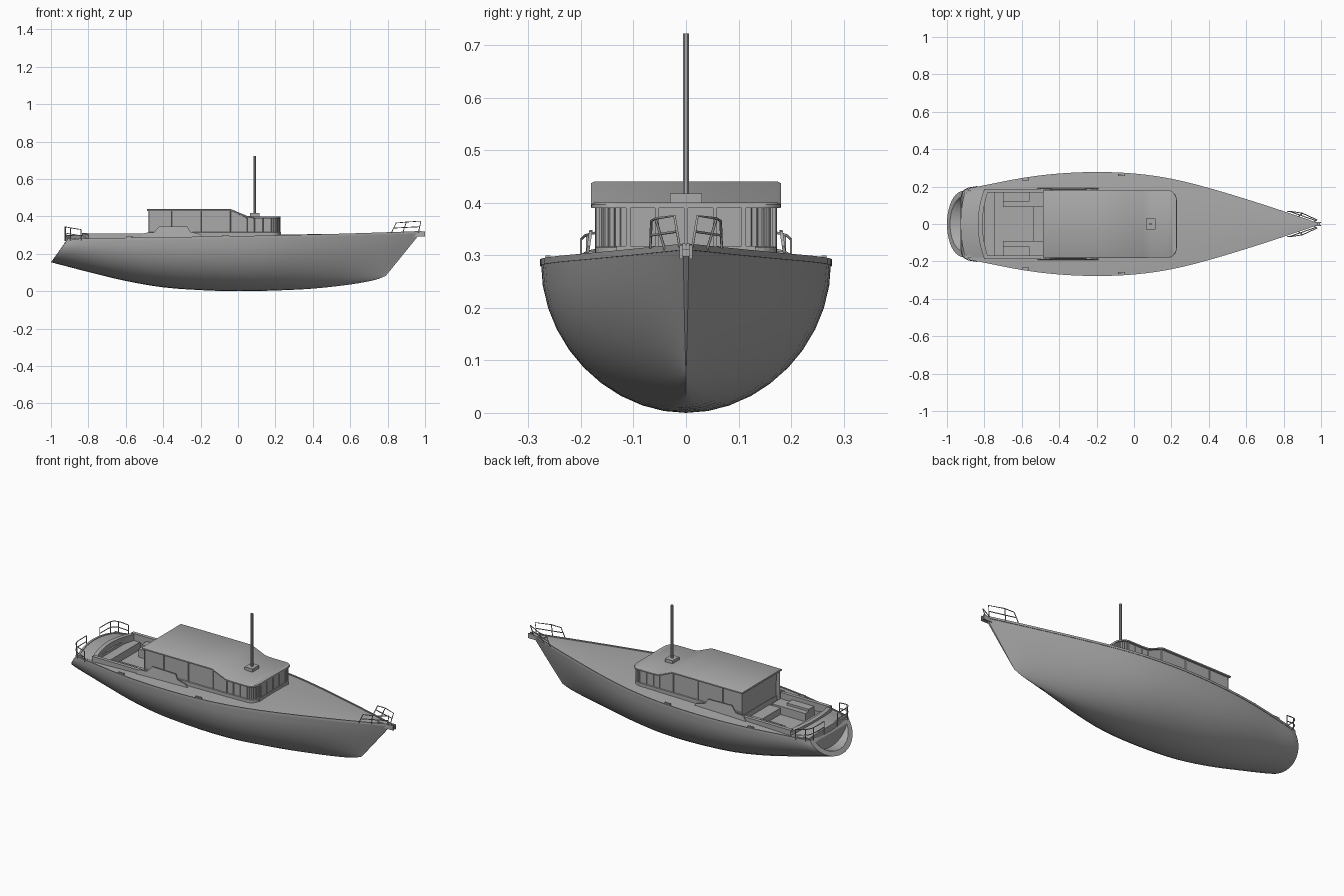
import bpy, bmesh, math
from mathutils import Vector

if "Cube" in bpy.data.objects:
    bpy.data.objects.remove(bpy.data.objects["Cube"], do_unlink=True)

grey = bpy.data.materials.new("plain grey")
grey.use_nodes = True
grey.diffuse_color = (0.4, 0.4, 0.4, 1)
grey.node_tree.nodes["Principled BSDF"].inputs["Base Color"].default_value = (0.4, 0.4, 0.4, 1)


def finish(name, bm, smooth=True):
    bmesh.ops.recalc_face_normals(bm, faces=bm.faces[:])
    me = bpy.data.meshes.new(name)
    bm.to_mesh(me)
    bm.free()
    me.materials.append(grey)
    ob = bpy.data.objects.new(name, me)
    bpy.context.collection.objects.link(ob)
    if smooth:
        round_off(ob)
    return ob


def activate(ob):
    bpy.ops.object.select_all(action='DESELECT')
    ob.select_set(True)
    bpy.context.view_layer.objects.active = ob


def round_off(ob):
    activate(ob)
    bpy.ops.object.shade_smooth_by_angle(angle=math.radians(30))


def loft(bm, rings):
    """Skin closed rings of points and cap both ends."""
    vs = [[bm.verts.new(p) for p in r] for r in rings]
    n = len(vs[0])
    for a, b in zip(vs, vs[1:]):
        for i in range(n):
            j = (i + 1) % n
            bm.faces.new((a[i], a[j], b[j], b[i]))
    return bm.faces.new(vs[0]), bm.faces.new(vs[-1])


def box(name, x, y, z):
    bm = bmesh.new()
    loft(bm, [[(x[0], y[0], h), (x[1], y[0], h), (x[1], y[1], h), (x[0], y[1], h)] for h in z])
    return finish(name, bm, False)


def pair(name, x, y, z):
    box("left_" + name, x, y, z)
    box("right_" + name, x, (-y[1], -y[0]), z)


def tube(name, pts, r=0.0025, closed=False):
    cu = bpy.data.curves.new(name, 'CURVE')
    cu.dimensions = '3D'
    cu.bevel_depth = r
    cu.bevel_resolution = 1
    cu.use_fill_caps = True
    sp = cu.splines.new('POLY')
    sp.points.add(len(pts) - 1)
    for p, q in zip(sp.points, pts):
        p.co = (*q, 1)
    cu.materials.append(grey)
    ob = bpy.data.objects.new(name, cu)
    bpy.context.collection.objects.link(ob)


def cut(ob, cutter):
    cutter.hide_render = True
    m = ob.modifiers.new("cut", 'BOOLEAN')
    m.object = cutter
    m.solver = 'EXACT'
    activate(ob)
    bpy.ops.object.modifier_apply(modifier=m.name)
    bpy.data.objects.remove(cutter, do_unlink=True)


def spline(rows, steps):
    """Catmull-Rom through rows of any length."""
    rows = [Vector(r) for r in rows]
    ext = [2 * rows[0] - rows[1]] + rows + [2 * rows[-1] - rows[-2]]
    out = []
    for a, b, c, d in zip(ext, ext[1:], ext[2:], ext[3:]):
        for k in range(steps):
            t = k / steps
            out.append(0.5 * (2 * b + (c - a) * t + (2 * a - 5 * b + 4 * c - d) * t * t
                              + (3 * b - a - 3 * c + d) * t ** 3))
    return out + [rows[-1]]


# Hull stations: keel x, keel z, sheer x, sheer z, half beam
stations = spline([
    (-1, .155, -.915, .272, .175), (-.95, .142, -.87, .274, .19), (-.8, .103, -.76, .277, .213),
    (-.6, .055, -.58, .28, .247), (-.4, .021, -.4, .283, .268), (-.2, .006, -.2, .286, .276),
    (0, 0, 0, .289, .268), (.2, .004, .2, .293, .24), (.4, .014, .42, .298, .185),
    (.6, .036, .66, .305, .112), (.73, .06, .84, .311, .053), (.79, .082, .98, .316, .005)], 3)


def section(s):
    xk, zk, xs, zs, b = s
    n = 2 - 0.7 * max(0, (xs - .1) / .9)
    side = []
    for k in range(11):
        t = 1 - math.cos(k / 10 * math.pi / 2)
        y = b * (1 - (1 - t) ** n) ** (1 / n)
        side.append((xk + (xs - xk) * t, y, zk + (zs - zk) * t))
    deck = [(xs, b * f, zs + .04 * b * (1 - f * f)) for f in (.7, .35, 0, -.35, -.7)]
    return side + deck + [(x, -y, z) for x, y, z in side[:0:-1]]


bm = bmesh.new()
loft(bm, [section(s) for s in stations])
hull = finish("hull", bm, False)

# Cockpit well and open transom
cut(hull, box("cockpit_cutter", (-.80, -.47), (-.175, .175), (.225, .4)))
bm = bmesh.new()
u = [(math.sin(a) * .15, .285 - math.cos(a) * .108) for a in [math.pi * (k / 12 - .5) for k in range(13)]]
loft(bm, [[(x, y, z) for y, z in u] for x in (-1.1, -.927)])
cut(hull, finish("transom_cutter", bm, False))
round_off(hull)

# Toe rails along the sheer
for name, sg in (("left", 1), ("right", -1)):
    bm = bmesh.new()
    loft(bm, [[(s[2], sg * (s[4] + dy), s[3] + dz) for dy, dz in
               ((.002, -.006), (.002, .006), (-.004, .006), (-.004, -.006))] for s in stations])
    finish(name + "_toe_rail", bm)

# Cabin: stations of x, half width, roof height
front = [(.18 + .048 * math.sin(a), .132 + .048 * math.cos(a), .4) for a in
         [math.radians(15 * k) for k in range(7)]]
plan = [(-.487, .18, .44), (-.36, .181, .44), (-.2, .181, .44), (-.04, .181, .44), (.05, .181, .402),
        (.09, .18, .4), (.135, .18, .4)] + front
bm = bmesh.new()
loft(bm, [[(x, -w, z - .01), (x, w, z - .01), (x, w, z - .003), (x, w - .006, z),
           (x, -w + .006, z), (x, -w, z - .003)] for x, w, z in plan])
finish("cabin_roof", bm)

bm = bmesh.new()
aft, fore = loft(bm, [[(x * .985, -w + .008, .24), (x * .985, w - .008, .24), (x * .985, w - .008, .315),
                       (x * .985, w - .008, z - .008), (x * .985, -w + .008, z - .008),
                       (x * .985, -w + .008, .315)] for x, w, z in plan])
bmesh.ops.recalc_face_normals(bm, faces=bm.faces[:])
panes = [f for f in bm.faces if f is not aft and f is not fore
         and abs(f.normal.z) < .3 and f.calc_center_median().z > .32]
bmesh.ops.inset_individual(bm, faces=panes, thickness=.003, depth=-.004)
bmesh.ops.inset_individual(bm, faces=[aft], thickness=.02, depth=-.012)
finish("cabin_walls", bm, False)

# Front window frames
for k in range(-2, 3):
    y = k * .055
    box("front_window_post", (.222, .228), (y - .004, y + .004), (.31, .392))
box("front_window_sill", (.218, .229), (-.132, .132), (.295, .318))

# Weather boards beside the cabin
for name, sg in (("left", 1), ("right", -1)):
    bm = bmesh.new()
    prof = [(-.52, .28), (-.5, .312), (-.45, .315), (-.42, .348), (-.27, .345), (-.255, .318), (-.2, .305), (-.18, .28)]
    loft(bm, [[(x, sg * (y - (z - .28) * .15), z) for x, z in prof] for y in (.188, .194)])
    finish(name + "_weather_board", bm, False)

# Mast and step
box("mast_step", (.064, .114), (-.03, .03), (.395, .418))
bm = bmesh.new()
loft(bm, [[(.089 + .0075 * math.cos(a), .0065 * math.sin(a), z) for a in
           [math.pi / 4 * (k + .5) for k in range(8)]] for z in (.41, .722)])
finish("mast", bm)

# Cockpit seats, coamings and lockers
pair("seat", (-.70, -.485), (.09, .174), (.22, .272))
pair("seat_back", (-.80, -.485), (.168, .188), (.26, .308))
pair("seat_end", (-.70, -.56), (.12, .168), (.27, .285))
box("bridge_step", (-.54, -.47), (-.09, .09), (.22, .262))
box("aft_bench", (-.80, -.745), (-.174, .174), (.22, .268))


def arch(name, x0, x1, half, z0, z1, bow, low):
    """Cambered crosswise slab, bowed aft in plan."""
    bm = bmesh.new()
    rings = []
    for k in range(17):
        f = k / 8 - 1
        c = 1 - f * f
        top = z0 + (z1 - z0) * c
        rings.append([(x0 - bow * c, half * f, low), (x1 - bow * c, half * f, low),
                      (x1 - bow * c, half * f, top), (x0 - bow * c, half * f, top)])
    loft(bm, rings)
    finish(name, bm)


arch("aft_coaming", -.80, -.775, .188, .3, .312, .035, .262)
arch("aft_deck", -.89, -.80, .178, .278, .3, .028, .262)
arch("stern_beam", -.905, -.893, .17, .283, .303, .022, .268)

# Stern and bow rails
for name, sg in (("left", 1), ("right", -1)):
    path = spline([(-.84, .2, .33), (-.895, .188, .339), (-.922, .155, .344), (-.925, .06, .345)], 4)
    top = [(x, sg * y, z) for x, y, z in path]
    tube(name + "_stern_rail", top)
    tube(name + "_stern_mid_rail", [(x, y, z - .033) for x, y, z in top])
    for p in (top[0], top[4], top[8], top[12]):
        tube(name + "_stern_stanchion", [p, (p[0], p[1], .27)])
    bow = [(.82, sg * .068, .313), (.845, sg * .066, .365), (.9, sg * .058, .37), (.978, sg * .022, .375)]
    tube(name + "_bow_rail", bow + [(.965, sg * .012, .315)])
    tube(name + "_bow_mid_rail", [(.835, sg * .066, .338), (.972, sg * .018, .345)])
    tube(name + "_bow_stanchion", [bow[2], (.88, sg * .04, .31)])
    # Mooring cleats
    for s in (stations[2], stations[9], stations[17]):
        y = sg * (s[4] - .01)
        box(name + "_cleat", (s[2] - .018, s[2] + .018), (y - .005, y + .005), (s[3] - .005, s[3] + .012))

# Bow fitting
pair("bow_cheek", (.93, 1.0), (.006, .012), (.293, .32))
box("bow_roller", (.965, .995), (-.007, .007), (.298, .312))
box("stem_plate", (.9, .98), (-.012, .012), (.312, .32))
